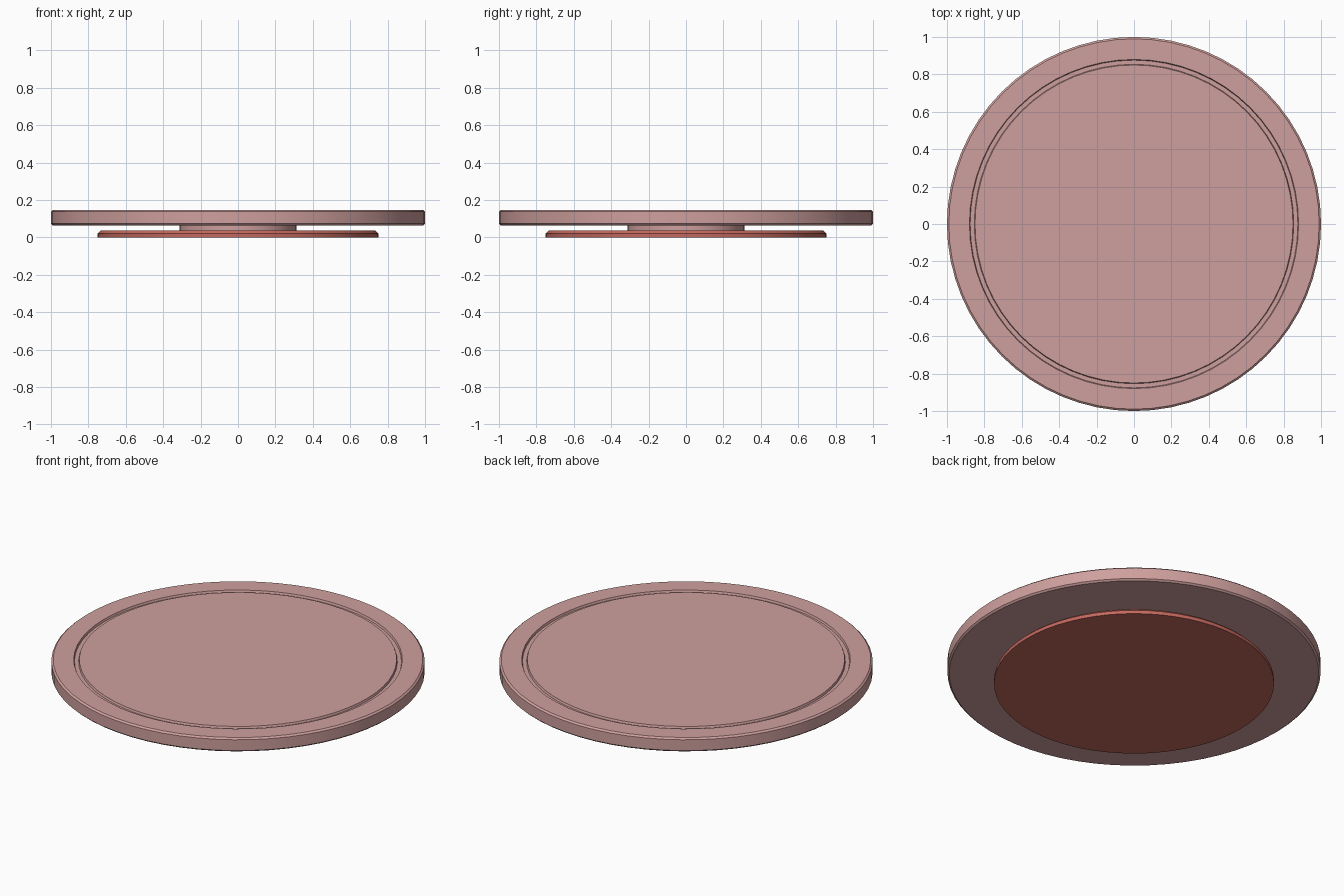
import bpy, bmesh, math

if "Cube" in bpy.data.objects:
    bpy.data.objects.remove(bpy.data.objects["Cube"])

SEG = 64

def material(name, rgb):
    m = bpy.data.materials.new(name)
    m.diffuse_color = (*rgb, 1)
    m.use_nodes = True
    m.node_tree.nodes["Principled BSDF"].inputs["Base Color"].default_value = m.diffuse_color
    return m

pink = material("dusty pink", (0.62, 0.35, 0.34))
red = material("brick red", (0.55, 0.14, 0.11))

def lathe(name, profile, mat):
    """Spin an (r, z) profile, bottom to top; both ends are capped flat."""
    bm = bmesh.new()
    rings = [[bm.verts.new((r * math.cos(2 * math.pi * i / SEG),
                            r * math.sin(2 * math.pi * i / SEG), z))
              for i in range(SEG)] for r, z in profile]
    for a, b in zip(rings, rings[1:]):
        for i in range(SEG):
            j = (i + 1) % SEG
            bm.faces.new((a[i], a[j], b[j], b[i]))
    bm.faces.new(rings[0][::-1])
    bm.faces.new(rings[-1])
    me = bpy.data.meshes.new(name)
    bm.to_mesh(me)
    bm.free()
    ob = bpy.data.objects.new(name, me)
    bpy.context.collection.objects.link(ob)
    me.materials.append(mat)
    bpy.context.view_layer.objects.active = ob
    ob.select_set(True)
    bpy.ops.object.shade_smooth_by_angle(angle=math.radians(30))
    ob.select_set(False)

# foot plate with a chamfered upper edge
lathe("base_plate", [(0.75, 0), (0.75, 0.02), (0.733, 0.037)], red)
# short bearing between the plates
lathe("bearing", [(0.312, 0.03), (0.312, 0.07)], pink)
# turning top with softened rim and a shallow ring groove
lathe("turntable_top", [(0.99, 0.064), (1, 0.073), (1, 0.137), (0.99, 0.146),
                        (0.88, 0.146), (0.876, 0.134), (0.854, 0.134),
                        (0.85, 0.146)], pink)
